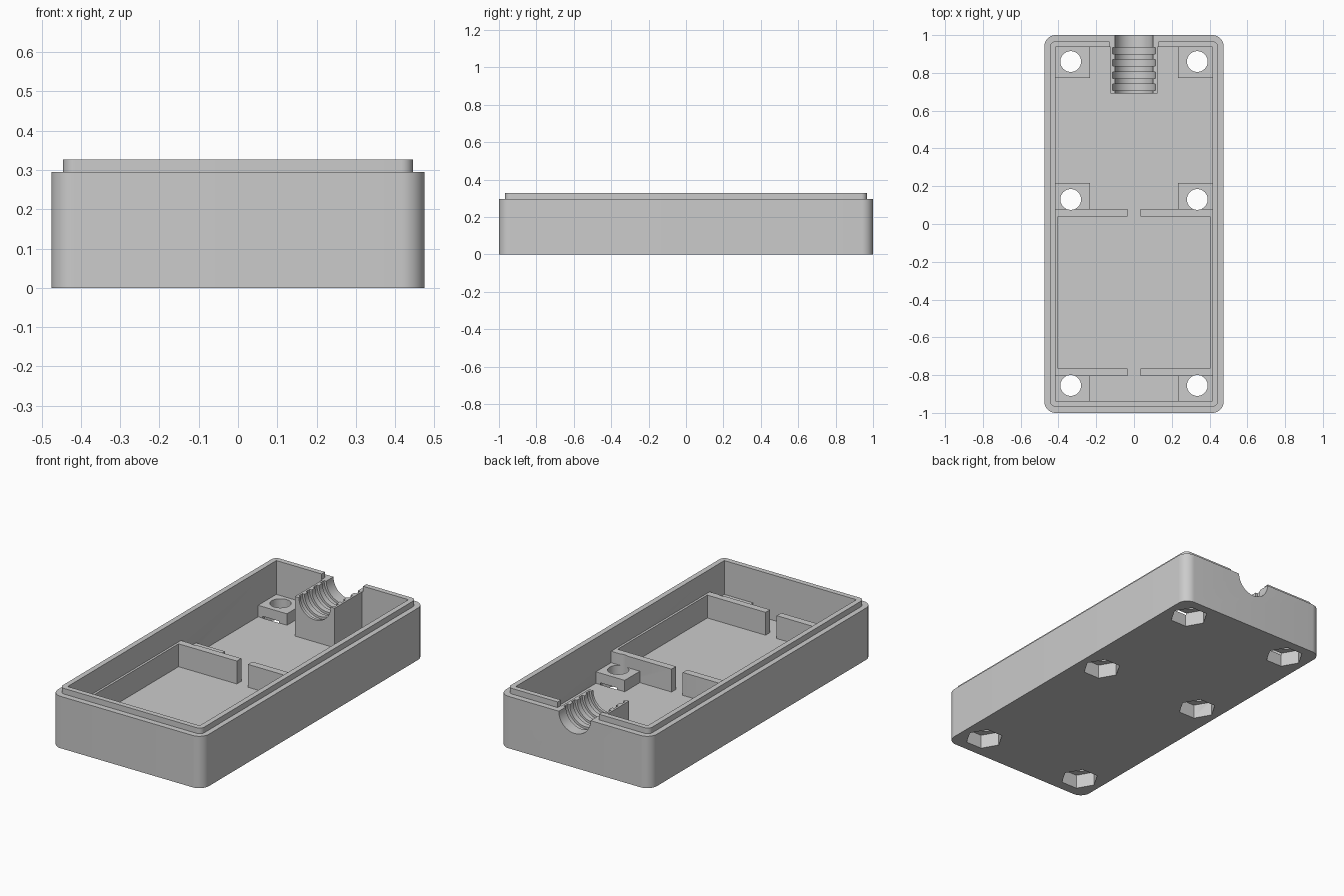
import bpy, bmesh, math
from mathutils import Matrix

if "Cube" in bpy.data.objects:
    bpy.data.objects.remove(bpy.data.objects["Cube"])

grey = bpy.data.materials.new("light_grey_plastic")
grey.use_nodes = True
GREY = (0.6, 0.6, 0.6, 1)
grey.diffuse_color = GREY
grey.node_tree.nodes["Principled BSDF"].inputs["Base Color"].default_value = GREY

FLOOR, RIM, TOP = 0.07, 0.295, 0.327


def finish(name, bm):
    bmesh.ops.recalc_face_normals(bm, faces=bm.faces)
    mesh = bpy.data.meshes.new(name)
    bm.to_mesh(mesh)
    bm.free()
    mesh.materials.append(grey)
    ob = bpy.data.objects.new(name, mesh)
    bpy.context.collection.objects.link(ob)
    return ob


def box(name, x0, x1, y0, y1, z0, z1):
    bm = bmesh.new()
    bmesh.ops.create_cube(bm, size=1)
    for v in bm.verts:
        v.co = (x1 if v.co.x > 0 else x0, y1 if v.co.y > 0 else y0,
                z1 if v.co.z > 0 else z0)
    return finish(name, bm)


def rounded_slab(name, hx, hy, z0, z1, radius):
    ob = box(name, -hx, hx, -hy, hy, z0, z1)
    bm = bmesh.new()
    bm.from_mesh(ob.data)
    upright = [e for e in bm.edges if abs(e.verts[0].co.z - e.verts[1].co.z) > 1e-4]
    bmesh.ops.bevel(bm, geom=upright, offset=radius, segments=10, profile=0.5, affect='EDGES')
    bm.to_mesh(ob.data)
    bm.free()
    return ob


def cylinder(name, sides, radius, centre, length, along_y=False):
    bm = bmesh.new()
    bmesh.ops.create_cone(bm, cap_ends=True, segments=sides, radius1=radius,
                          radius2=radius, depth=length)
    turn = Matrix.Rotation(math.pi / 2, 4, 'X') if along_y else Matrix.Rotation(math.pi / 2, 4, 'Z')
    bm.transform(Matrix.Translation(centre) @ turn)
    # point the six-sided pockets along x
    ob = finish(name, bm)
    if sides == 6:
        xs = max(v.co.x for v in ob.data.vertices) - centre[0]
        if xs < radius * 0.95:
            ob.data.transform(Matrix.Translation(centre) @ Matrix.Rotation(math.pi / 6, 4, 'Z')
                              @ Matrix.Translation([-c for c in centre]))
    return ob


def boolean(ob, tool, operation='DIFFERENCE'):
    mod = ob.modifiers.new("cut", 'BOOLEAN')
    mod.operation, mod.solver, mod.object = operation, 'EXACT', tool
    bpy.context.view_layer.objects.active = ob
    bpy.ops.object.modifier_apply(modifier=mod.name)


def discard(tools):
    for t in tools:
        bpy.data.objects.remove(t)


# Outer tray: rounded body, stepped lip, hollow inside
tray = rounded_slab("tray_shell", 0.475, 1.0, 0, RIM, 0.06)
lip = rounded_slab("lip", 0.445, 0.967, RIM - 0.05, TOP, 0.03)
cavity = box("cavity", -0.415, 0.415, -0.937, 0.937, FLOOR, 1)
lip_gap = box("lip_gap", -0.13, 0.13, 0.9, 1.1, RIM, 1)
boolean(tray, lip, 'UNION')
boolean(tray, cavity)
boolean(tray, lip_gap)
discard([lip, cavity, lip_gap])

# Cable clamp block at the back
clamp = box("cable_clamp", -0.125, 0.125, 0.69, 0.937, FLOOR, RIM)

# Ribs and side liners of the front compartment, screw bosses
BOSS_Y = {"back": (0.86, 0.774, 0.937), "middle": (0.13, 0.08, 0.216),
          "front": (-0.855, -0.937, -0.805)}
fittings = []
for side, s in (("left", 1), ("right", -1)):
    def mirrored(name, a, b, *rest):
        x0, x1 = sorted((s * a, s * b))
        fittings.append(box(f"{side}_{name}", x0, x1, *rest))
    mirrored("rear_rib", 0.035, 0.415, 0.04, 0.08, FLOOR, 0.2)
    mirrored("front_rib", 0.035, 0.415, -0.805, -0.765, FLOOR, 0.2)
    mirrored("side_liner", 0.402, 0.415, -0.765, 0.04, FLOOR, 0.2)
    for place, (cy, y0, y1) in BOSS_Y.items():
        mirrored(f"{place}_screw_boss", 0.234, 0.415, y0, y1, FLOOR, 0.135)

# Screw holes and six-sided nut pockets
for s in (1, -1):
    for cy, y0, y1 in BOSS_Y.values():
        hole = cylinder("hole", 40, 0.055, (s * 0.335, cy, 0.2), 0.6)
        pocket = cylinder("pocket", 6, 0.101, (s * 0.335, cy, 0.03), 0.1)
        for ob in [tray] + [f for f in fittings if f.name.endswith(("boss", "rib"))]:
            xs = [v.co.x * s for v in ob.data.vertices]
            ys = [v.co.y for v in ob.data.vertices]
            if max(xs) > 0.3 and min(ys) < cy + 0.1 and max(ys) > cy - 0.1:
                boolean(ob, hole)
                boolean(ob, pocket)
        discard([hole, pocket])

# Cable channel with four grip grooves
channel = cylinder("channel", 48, 0.1, (0, 0.85, RIM), 0.5, True)
boolean(tray, channel)
boolean(clamp, channel)
discard([channel])
for i in range(4):
    groove = cylinder("groove", 48, 0.113, (0, 0.918 - i * 0.065, RIM), 0.034, True)
    boolean(clamp, groove)
    discard([groove])

# Smooth the round surfaces, keep edges crisp
bpy.ops.object.select_all(action='DESELECT')
for ob in [tray, clamp] + fittings:
    ob.select_set(True)
bpy.context.view_layer.objects.active = tray
bpy.ops.object.shade_smooth_by_angle(angle=math.radians(30))
